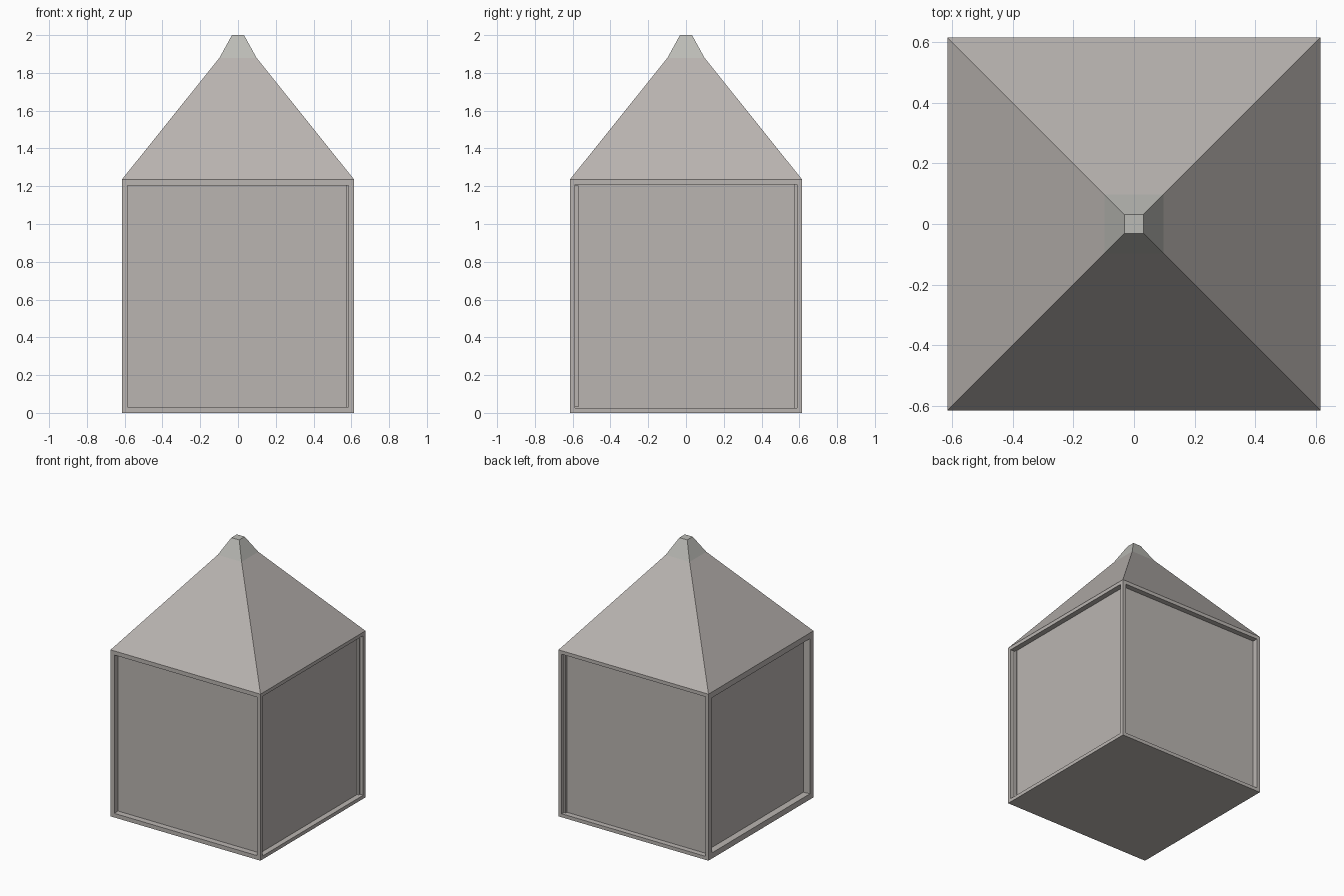
import bpy, bmesh
from mathutils import Vector

if "Cube" in bpy.data.objects:
    bpy.data.objects.remove(bpy.data.objects["Cube"])

HALF, EAVE = 0.615, 1.235


def material(name, rgb):
    m = bpy.data.materials.new(name)
    m.diffuse_color = (*rgb, 1)
    m.use_nodes = True
    m.node_tree.nodes["Principled BSDF"].inputs["Base Color"].default_value = m.diffuse_color
    return m


stone = material("warm grey", (0.49, 0.46, 0.44))
pale = material("pale grey", (0.50, 0.50, 0.47))


def finish(bm, name, mats):
    bmesh.ops.recalc_face_normals(bm, faces=bm.faces)
    mesh = bpy.data.meshes.new(name)
    bm.to_mesh(mesh)
    bm.free()
    for m in mats:
        mesh.materials.append(m)
    ob = bpy.data.objects.new(name, mesh)
    bpy.context.collection.objects.link(ob)


def ring(bm, half, z):
    return [bm.verts.new((sx * half, sy * half, z))
            for sx, sy in ((-1, -1), (1, -1), (1, 1), (-1, 1))]


# Whole lantern shell: square rings from base to the cut-off tip
bm = bmesh.new()
rings = [ring(bm, h, z) for h, z in
         ((HALF, 0), (HALF, EAVE), (0.098, 1.88), (0.032, 2.0))]
bm.faces.new(rings[0])
bm.faces.new(rings[-1])
for level, (a, b) in enumerate(zip(rings, rings[1:])):
    for i in range(4):
        j = (i + 1) % 4
        f = bm.faces.new((a[i], a[j], b[j], b[i]))
        f.material_index = 1 if level == 2 else 0
rings[-1][0].link_faces
bmesh.ops.recalc_face_normals(bm, faces=bm.faces)
for f in bm.faces:
    if f.calc_center_median().z > 1.99:
        f.material_index = 1

# Recessed panels on the four walls: direction, border, depth
for d, border, depth in (((0, -1, 0), 0.043, 0.045), ((1, 0, 0), 0.037, 0.04),
                         ((0, 1, 0), 0.037, 0.04), ((-1, 0, 0), 0.06, 0.05)):
    n = Vector(d)
    wall = max((f for f in bm.faces if f.normal.dot(n) > 0.99),
               key=lambda f: f.calc_area())
    bmesh.ops.inset_individual(bm, faces=[wall], thickness=border)
    r = bmesh.ops.extrude_discrete_faces(bm, faces=[wall])
    bmesh.ops.translate(bm, verts=r["faces"][0].verts, vec=-n * depth)
    bm.normal_update()
finish(bm, "lantern_house", [stone, pale])
